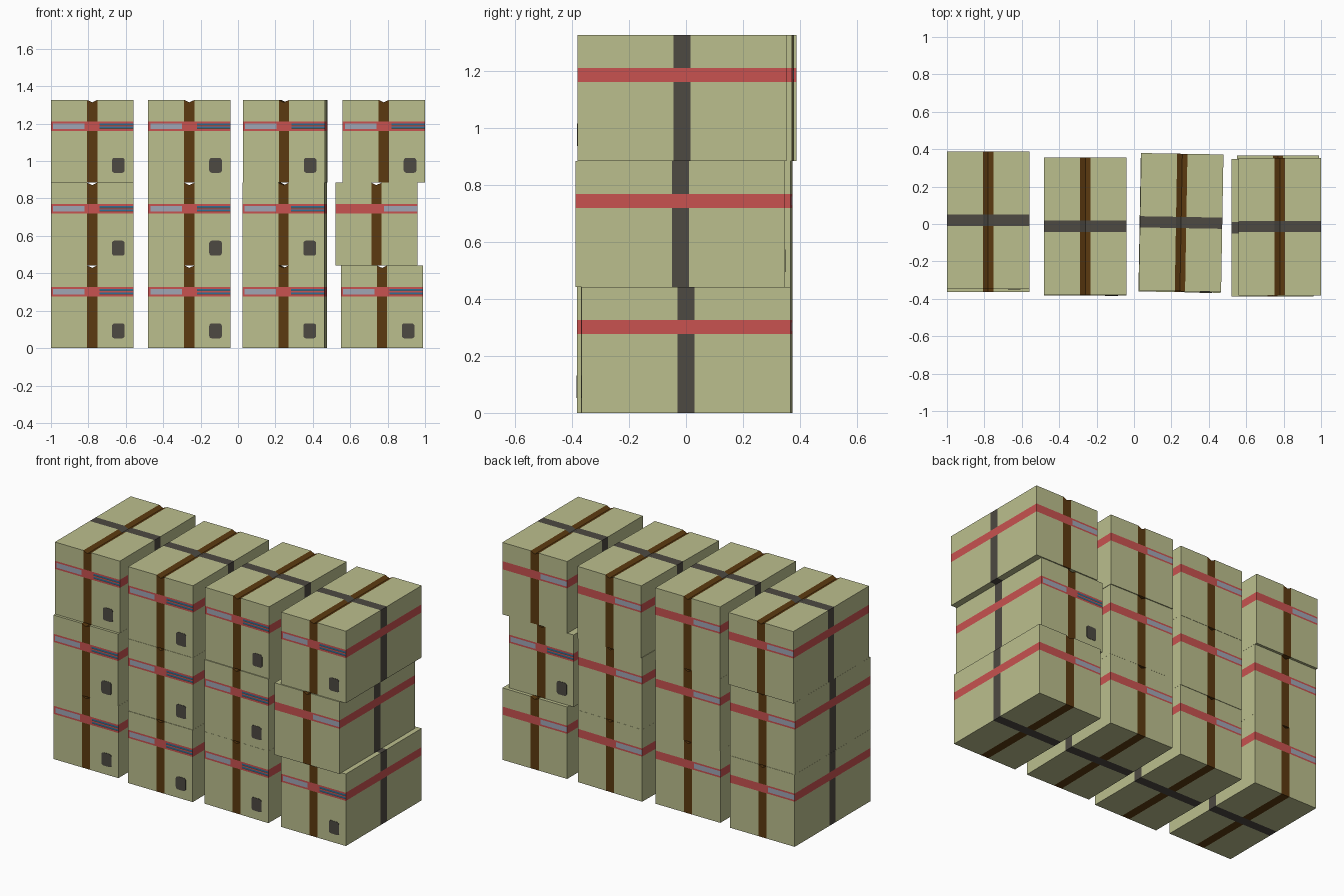
import bpy, bmesh, math
from mathutils import Vector

if "Cube" in bpy.data.objects:
    bpy.data.objects.remove(bpy.data.objects["Cube"])

W, D, H = 0.44, 0.735, 0.442   # one crate
STRAP_X, STRAP_Y = 0.0275, 0.03  # half widths of the two straps
KHAKI, BROWN, DARK, RED, PALE, BLUE = range(6)

colours = [
    ("khaki_card", (0.50, 0.52, 0.27)),
    ("brown_strap", (0.107, 0.042, 0.005)),
    ("dark_grey_strap", (0.074, 0.067, 0.054)),
    ("red_band", (0.58, 0.085, 0.08)),
    ("pale_grey_tab", (0.35, 0.38, 0.46)),
    ("blue_stripe", (0.026, 0.156, 0.305)),
]
mats = []
for name, rgb in colours:
    m = bpy.data.materials.new(name)
    m.diffuse_color = (*rgb, 1)
    m.use_nodes = True
    m.node_tree.nodes["Principled BSDF"].inputs["Base Color"].default_value = m.diffuse_color
    mats.append(m)

# label band heights, bottom to top, with the stripe colour in each layer
BAND = [0.277, 0.287, 0.2905, 0.2985, 0.305, 0.3085, 0.317, 0.327]
STRIPES = [RED, DARK, BLUE, RED, DARK, BLUE, RED]


def side_colour(n, c):
    """Colour of a face from its direction and centre."""
    if abs(n.z) > 0.5:
        if abs(c.y) < STRAP_Y:
            return DARK
        return BROWN if abs(c.x) < STRAP_X else KHAKI
    in_band = BAND[0] < c.z < BAND[-1]
    if abs(n.x) > 0.5:
        if in_band:
            return RED
        return DARK if abs(c.y) < STRAP_Y else KHAKI
    if in_band:
        inner = BAND[1] < c.z < BAND[-2]
        if c.x < -0.04 and inner and (n.y > 0 or c.x > -0.208):
            return PALE
        if c.x > 0.04 and n.y < 0:
            layer = sum(c.z > z for z in BAND) - 1
            return STRIPES[layer]
        return RED
    return BROWN if abs(c.x) < STRAP_X else KHAKI


def finish(bm, name):
    me = bpy.data.meshes.new(name)
    bm.to_mesh(me)
    bm.free()
    for m in mats:
        me.materials.append(m)
    return me


def crate_mesh():
    bm = bmesh.new()
    bmesh.ops.create_cube(bm, size=1)
    for v in bm.verts:
        v.co = Vector((v.co.x * W, v.co.y * D, (v.co.z + 0.5) * H))
    cuts = [(0, x) for x in (-0.208, -0.04, -STRAP_X, 0, STRAP_X, 0.04)]
    cuts += [(1, -STRAP_Y), (1, STRAP_Y)] + [(2, z) for z in BAND]
    for axis, pos in cuts:
        no = Vector((0, 0, 0))
        no[axis] = 1
        geom = bm.verts[:] + bm.edges[:] + bm.faces[:]
        bmesh.ops.bisect_plane(bm, geom=geom, plane_co=no * pos, plane_no=no)
    # strap bites a shallow groove into the lid
    for v in bm.verts:
        if abs(v.co.x) < 1e-5 and v.co.z > H - 1e-4:
            v.co.z -= 0.013
    bm.normal_update()
    for f in bm.faces:
        f.material_index = side_colour(f.normal, f.calc_center_median())
    return finish(bm, "crate")


def patch_mesh():
    # rounded dark plate on the front face
    bm = bmesh.new()
    bmesh.ops.create_cube(bm, size=1)
    for v in bm.verts:
        v.co = Vector((v.co.x * 0.068 + 0.14, v.co.y * 0.004 - D / 2, v.co.z * 0.08 + 0.092))
    corners = [e for e in bm.edges if abs(e.verts[0].co.y - e.verts[1].co.y) > 0.003]
    bmesh.ops.bevel(bm, geom=corners, offset=0.014, segments=3, profile=0.5, affect='EDGES')
    for f in bm.faces:
        f.material_index = DARK
    return finish(bm, "patch")


crate, patch = crate_mesh(), patch_mesh()

# stacks, left to right; each crate bottom to top: x, y, turn in degrees
stacks = [
    [(-0.78, 0.006, 0), (-0.78, 0.005, 0), (-0.78, 0.020, 0)],
    [(-0.26, -0.015, 0), (-0.26, -0.013, 0), (-0.26, -0.012, 0)],
    [(0.25, 0.003, -1), (0.25, 0.003, -1), (0.252, 0.008, -1)],
    [(0.77, 0.0, 0), (0.74, -0.020, 180), (0.78, -0.014, 0)],
]
for i, stack in enumerate(stacks):
    for j, (x, y, turn) in enumerate(stack):
        for mesh, part in ((crate, "crate"), (patch, "front_patch")):
            ob = bpy.data.objects.new(f"{part}_{i + 1}_{j + 1}", mesh)
            ob.location = (x, y, j * (H + 0.0005))
            ob.rotation_euler.z = math.radians(turn)
            bpy.context.collection.objects.link(ob)
